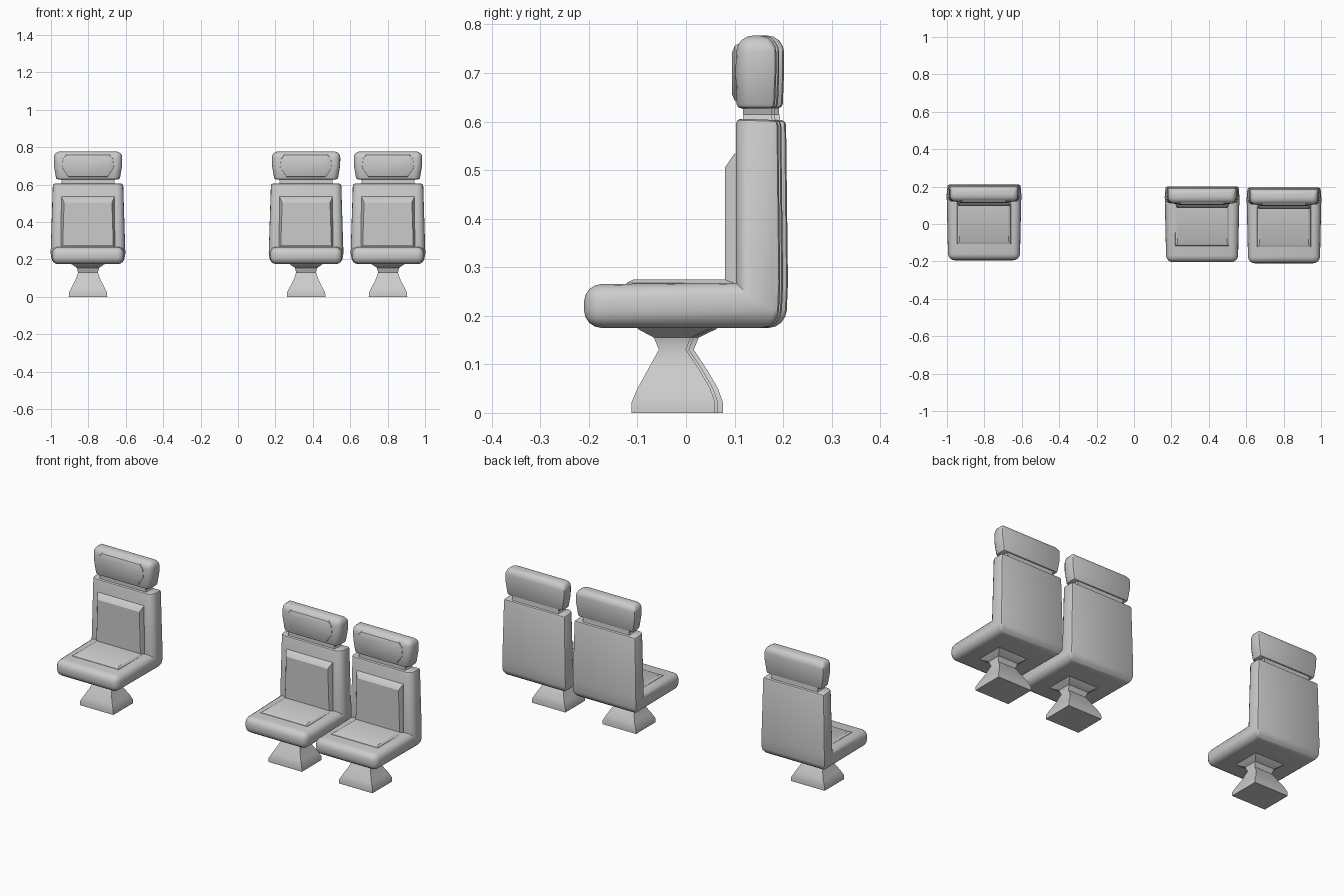
import bpy, bmesh, math

if "Cube" in bpy.data.objects:
    bpy.data.objects.remove(bpy.data.objects["Cube"])


def finish(bm, name, offset, angle=38):
    bmesh.ops.recalc_face_normals(bm, faces=bm.faces[:])
    mesh = bpy.data.meshes.new(name)
    bm.to_mesh(mesh)
    bm.free()
    mesh.shade_smooth()
    mesh.set_sharp_from_angle(angle=math.radians(angle))
    obj = bpy.data.objects.new(name, mesh)
    obj.location = offset
    bpy.context.collection.objects.link(obj)


def loft(rings):
    """Closed bmesh through rings of equal point count, capped at both ends."""
    bm = bmesh.new()
    vs = [[bm.verts.new(p) for p in r] for r in rings]
    n = len(vs[0])
    for a, b in zip(vs, vs[1:]):
        for i in range(n):
            j = (i + 1) % n
            bm.faces.new((a[i], a[j], b[j], b[i]))
    bm.faces.new(vs[0][::-1])
    bm.faces.new(vs[-1])
    bmesh.ops.recalc_face_normals(bm, faces=bm.faces[:])
    return bm


def bevel(bm, width, segments, test):
    """Round convex sharp edges whose midpoint passes the test."""
    edges = [e for e in bm.edges if e.calc_face_angle_signed(0) > 0.9
             and test((e.verts[0].co + e.verts[1].co) / 2)]
    bmesh.ops.bevel(bm, geom=edges, offset=width, segments=segments,
                    profile=0.5, affect='EDGES', clamp_overlap=True)


def side_profile(points):
    """Loft across x from (y, z, half width) points."""
    return loft([[(s * w, y, z) for y, z, w in points] for s in (-1, 1)])


def rect_rings(levels):
    """Rings from (z, half x, y min, y max)."""
    return [[(-x, y0, z), (x, y0, z), (x, y1, z), (-x, y1, z)]
            for z, x, y0, y1 in levels]


def upright_pad(name, layers, offset):
    """Pad facing -y; layers are (y, [(x, z) right half, bottom to top])."""
    rings = []
    for y, half in layers:
        rings.append([(x, y, z) for x, z in half]
                     + [(-x, y, z) for x, z in reversed(half)])
    bm = loft(rings)
    finish(bm, name, offset, 30)


def seat(label, offset):
    # Seat shell: cushion and backrest in one L shape
    bm = side_profile([(-0.21, 0.175, 0.192), (-0.21, 0.265, 0.192),
                       (0.103, 0.268, 0.198), (0.103, 0.606, 0.188),
                       (0.190, 0.603, 0.188), (0.194, 0.268, 0.196),
                       (0.190, 0.175, 0.196)])
    bevel(bm, 0.036, 4, lambda c: c.z < 0.59 and (c.y < 0.15 or c.z < 0.2))
    bevel(bm, 0.010, 2, lambda c: True)
    finish(bm, label + "_shell", offset)

    # Raised cushion panel
    finish(loft(rect_rings([(0.255, 0.147, -0.127, 0.11),
                            (0.268, 0.143, -0.122, 0.11),
                            (0.275, 0.132, -0.108, 0.11)])),
           label + "_cushion_panel", offset, 30)

    # Raised backrest panel
    upright_pad(label + "_back_panel", [
        (0.112, [(0.145, 0.262), (0.145, 0.54)]),
        (0.098, [(0.143, 0.262), (0.141, 0.532)]),
        (0.080, [(0.135, 0.275), (0.128, 0.505)])], offset)

    # Neck between backrest and headrest
    finish(loft(rect_rings([(0.59, 0.150, 0.115, 0.18),
                            (0.615, 0.140, 0.118, 0.176),
                            (0.645, 0.150, 0.115, 0.176)])),
           label + "_neck", offset)

    # Headrest with rounded top
    bm = loft(rect_rings([(0.627, 0.170, 0.104, 0.183),
                          (0.70, 0.182, 0.102, 0.186),
                          (0.777, 0.184, 0.104, 0.186)]))
    bevel(bm, 0.034, 4, lambda c: c.z > 0.64 and (c.y < 0.17 or c.z > 0.75))
    bevel(bm, 0.010, 2, lambda c: True)
    finish(bm, label + "_headrest", offset)

    # Headrest front pad
    upright_pad(label + "_headrest_pad", [
        (0.115, [(0.108, 0.638), (0.143, 0.69), (0.138, 0.74), (0.118, 0.763)]),
        (0.101, [(0.104, 0.642), (0.138, 0.692), (0.133, 0.737), (0.114, 0.757)]),
        (0.095, [(0.092, 0.655), (0.120, 0.695), (0.117, 0.730), (0.102, 0.743)])],
        offset)

    # Flared square pedestal
    bm = loft(rect_rings([(0.0, 0.103, -0.112, 0.06), (0.022, 0.102, -0.112, 0.06),
                          (0.05, 0.088, -0.100, 0.050), (0.09, 0.067, -0.078, 0.027),
                          (0.13, 0.053, -0.056, 0.0), (0.155, 0.060, -0.066, 0.010),
                          (0.172, 0.085, -0.098, 0.045), (0.185, 0.10, -0.11, 0.06)]))
    finish(bm, label + "_pedestal", offset)


# One single seat and a pair, each slightly shifted in depth
seat("single_seat", (-0.802, 0.016, 0))
seat("pair_left_seat", (0.364, 0.006, 0))
seat("pair_right_seat", (0.802, 0.0, 0))
